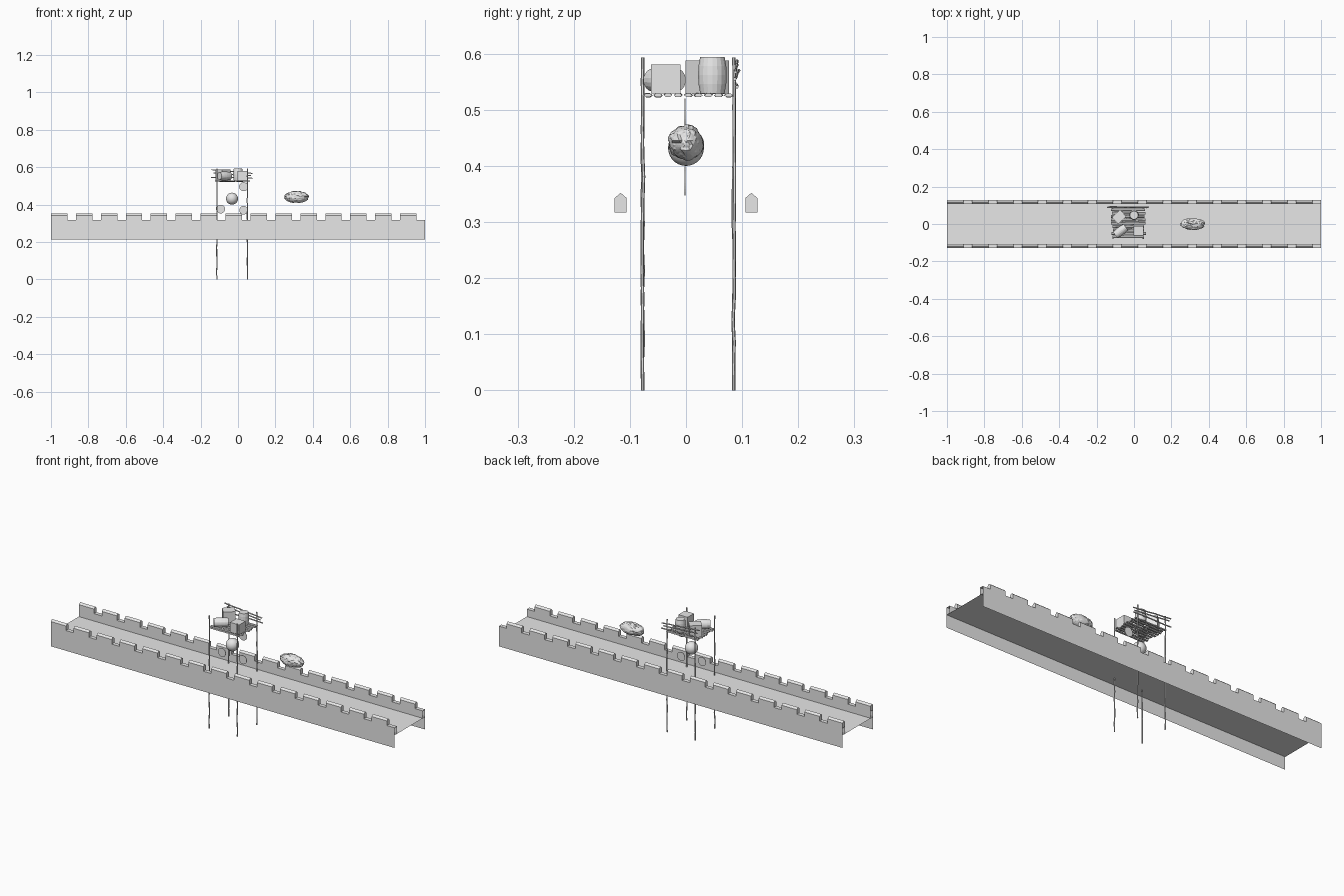
import bpy, bmesh, math, random
from mathutils import Vector, Matrix

if "Cube" in bpy.data.objects:
    bpy.data.objects.remove(bpy.data.objects["Cube"])

random.seed(4)
grey = bpy.data.materials.new("plain_grey")
grey.diffuse_color = (0.8, 0.8, 0.8, 1)
grey.use_nodes = True
grey.node_tree.nodes["Principled BSDF"].inputs["Base Color"].default_value = grey.diffuse_color


def finish(name, bm, smooth=False, recalc=True):
    if recalc:
        bmesh.ops.recalc_face_normals(bm, faces=bm.faces)
    me = bpy.data.meshes.new(name)
    bm.to_mesh(me)
    bm.free()
    me.materials.append(grey)
    for p in me.polygons:
        p.use_smooth = smooth
    ob = bpy.data.objects.new(name, me)
    bpy.context.collection.objects.link(ob)
    return ob


def extrude_x(bm, prof, x0, x1, closed):
    a = [bm.verts.new((x0, y, z)) for y, z in prof]
    b = [bm.verts.new((x1, y, z)) for y, z in prof]
    n = len(prof)
    for i in range(n if closed else n - 1):
        j = (i + 1) % n
        bm.faces.new((a[i], a[j], b[j], b[i]))
    if closed:
        bm.faces.new(a)
        bm.faces.new(b[::-1])


def tube(name, pts, ry, rz, sides=6):
    """Crooked stick through pts, elliptical section across its main direction."""
    bm = bmesh.new()
    d = (Vector(pts[-1]) - Vector(pts[0])).normalized()
    up = Vector((0, 0, 1)) if abs(d.z) < 0.9 else Vector((1, 0, 0))
    u = up.cross(d).normalized()
    v = d.cross(u)
    rings = []
    for p in pts:
        rings.append([bm.verts.new(Vector(p) + u * ry * math.cos(t) + v * rz * math.sin(t))
                      for t in [2 * math.pi * k / sides for k in range(sides)]])
    for a, b in zip(rings, rings[1:]):
        for k in range(sides):
            j = (k + 1) % sides
            bm.faces.new((a[k], a[j], b[j], b[k]))
    bm.faces.new(rings[0])
    bm.faces.new(rings[-1][::-1])
    return finish(name, bm)


def crooked(a, b, n, amp):
    a, b = Vector(a), Vector(b)
    return [a.lerp(b, i / n) + Vector([random.uniform(-amp, amp) for _ in range(3)]) * (0 < i < n)
            for i in range(n + 1)]


# Walkway floor, open below
bm = bmesh.new()
bm.faces.new([bm.verts.new(c) for c in
              ((-1, -.127, .28), (1, -.127, .28), (1, .127, .28), (-1, .127, .28))])
finish("walkway_floor", bm, recalc=False)

# Parapet walls (open shells) and pointed merlons on both sides
for side, s in (("front", -1), ("back", 1)):
    bm = bmesh.new()
    extrude_x(bm, [(s * .127, .213), (s * .127, .319), (s * .106, .319), (s * .106, .28)], -1, 1, False)
    # outward normals: outer face must point away from the walkway
    bm.normal_update()
    bm.faces.ensure_lookup_table()
    if bm.faces[0].normal.y * s < 0:
        bmesh.ops.reverse_faces(bm, faces=bm.faces)
    finish(side + "_wall", bm, recalc=False)
    bm = bmesh.new()
    for i in range(15):
        x = -1 + i * 2 / 15
        extrude_x(bm, [(s * .106, .317), (s * .127, .317), (s * .127, .343),
                       (s * .1165, .352), (s * .106, .343)], x, x + .088, True)
    finish(side + "_merlons", bm)

# Four crooked poles of the platform
for x in (-.113, .05):
    for y in (-.077, .085):
        tube("pole", crooked((x, y, 0), (x, y, .593), 14, .0015), .003, .003)

# Rough planks of the deck, running along x
for i in range(9):
    y = -.068 + i * .018
    tube("plank", crooked((-.121 + random.uniform(-.008, .008), y, .526),
                          (.058 + random.uniform(-.006, .008), y, .526), 4, .0012), .0075, .0035)

# Back rails
for a, b in (((-.142, .091, .587), (.078, .088, .567)),
             ((-.145, .088, .546), (.08, .091, .541)),
             ((-.13, .094, .57), (.07, .087, .555))):
    tube("rail", crooked(a, b, 5, .001), .003, .003)


# Cargo: crates and barrels
def crate(loc, size, turn):
    bm = bmesh.new()
    bmesh.ops.create_cube(bm, size=1, matrix=Matrix.Translation(loc) @ Matrix.Rotation(turn, 4, 'Z')
                          @ Matrix.Diagonal((*size, 1)))
    finish("crate", bm)


def barrel(loc, rot, length, r):
    bm = bmesh.new()
    n, rings = 18, []
    for t in (-1, -.5, 0, .5, 1):
        rr = r * (1 - .15 * t * t)
        rings.append([bm.verts.new((rr * math.cos(2 * math.pi * k / n), rr * math.sin(2 * math.pi * k / n),
                                    t * length / 2)) for k in range(n)])
    for a, b in zip(rings, rings[1:]):
        for k in range(n):
            bm.faces.new((a[k], a[(k + 1) % n], b[(k + 1) % n], b[k]))
    bm.faces.new(rings[0])
    bm.faces.new(rings[-1])
    bm.transform(Matrix.Translation(loc) @ rot)
    finish("barrel", bm)


crate((.024, -.036, .555), (.053, .053, .052), 0)
crate((-.08, .038, .558), (.06, .05, .06), math.radians(42))
barrel((0, .047, .562), Matrix(), .065, .026)
barrel((-.072, -.038, .553), Matrix.Rotation(math.radians(38), 4, 'Z')
       @ Matrix.Rotation(math.pi / 2, 4, 'Y'), .07, .024)

# Ball below the platform
bm = bmesh.new()
bmesh.ops.create_uvsphere(bm, u_segments=24, v_segments=14, radius=.032,
                          matrix=Matrix.Translation((-.032, 0, .432)))
finish("ball", bm, smooth=True)

# Thin upright discs
for x, z, r in ((.03, .496, .024), (-.092, .376, .023), (.03, .37, .023)):
    bm = bmesh.new()
    bmesh.ops.create_cone(bm, cap_ends=True, segments=24, radius1=r, radius2=r, depth=.002,
                          matrix=Matrix.Translation((x, -.002, z)) @ Matrix.Rotation(math.pi / 2, 4, 'X'))
    finish("disc", bm)

# Rough elongated boulder
bm = bmesh.new()
bmesh.ops.create_icosphere(bm, subdivisions=4, radius=1)
cells = [Vector([random.gauss(0, 1) for _ in range(3)]).normalized() for _ in range(110)]
lift = [random.uniform(.9, 1.04) for _ in cells]
for v in bm.verts:
    k = max(range(len(cells)), key=lambda i: cells[i].dot(v.co))
    v.co *= lift[k]
bm.transform(Matrix.Translation((.314, 0, .441)) @ Matrix.Diagonal((.067, .032, .032, 1)))
finish("boulder", bm)
